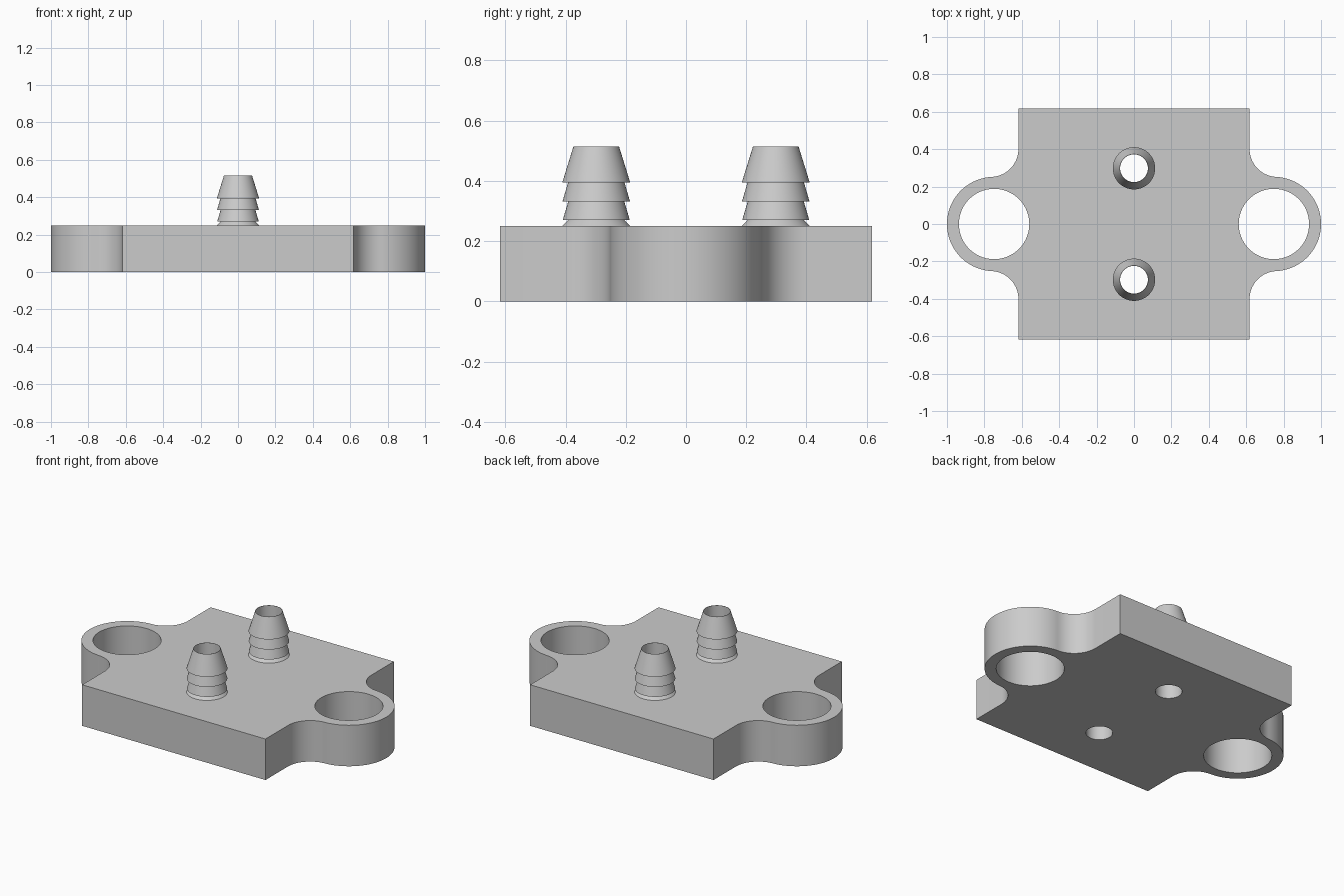
import bpy, bmesh
from math import sin, cos, pi, atan2, sqrt, radians

cube = bpy.data.objects.get("Cube")
if cube:
    bpy.data.objects.remove(cube, do_unlink=True)

# Single grey material
GREY = (0.6, 0.6, 0.6, 1.0)
grey = bpy.data.materials.new("plain grey")
grey.use_nodes = True
grey.diffuse_color = GREY
grey.node_tree.nodes["Principled BSDF"].inputs["Base Color"].default_value = GREY

HALF = 0.618      # half width of the square body
HEIGHT = 0.25     # plate thickness
EAR_X, EAR_R, EAR_HOLE = 0.748, 0.252, 0.188
FILLET = 0.15
BARB_Y, BORE = 0.298, 0.074


def arc(cx, cy, r, start, end, steps):
    return [(cx + r * cos(start + (end - start) * i / steps),
             cy + r * sin(start + (end - start) * i / steps)) for i in range(steps + 1)]


def finish(bm, name):
    bmesh.ops.recalc_face_normals(bm, faces=bm.faces)
    mesh = bpy.data.meshes.new(name)
    bm.to_mesh(mesh)
    bm.free()
    mesh.materials.append(grey)
    mesh.shade_smooth()
    mesh.set_sharp_from_angle(angle=radians(25))
    obj = bpy.data.objects.new(name, mesh)
    bpy.context.collection.objects.link(obj)
    return obj


def add_loop(bm, points):
    verts = [bm.verts.new((x, y, 0)) for x, y in points]
    for a, b in zip(verts, verts[1:] + verts[:1]):
        bm.edges.new((a, b))


# Quarter outline: ear arc, tangent fillet, body corner
fx = HALF + FILLET
fy = sqrt((EAR_R + FILLET) ** 2 - (fx - EAR_X) ** 2)
theta = atan2(fy, fx - EAR_X)
quarter = arc(EAR_X, 0, EAR_R, 0, theta, 32)
quarter += arc(fx, fy, FILLET, pi + theta, pi, 24)[1:]
quarter.append((HALF, HALF))

# Mirror the quarter into the full outline
upper = quarter + [(-x, y) for x, y in reversed(quarter)]
outline = upper + [(x, -y) for x, y in reversed(upper[1:-1])]

# Plate with ear holes and fluid bores
bm = bmesh.new()
add_loop(bm, outline)
for s in (-1, 1):
    add_loop(bm, arc(s * EAR_X, 0, EAR_HOLE, 0, 2 * pi, 96)[:-1])
    add_loop(bm, arc(0, s * BARB_Y, BORE, 0, 2 * pi, 64)[:-1])
bmesh.ops.triangle_fill(bm, use_beauty=True, use_dissolve=False, edges=bm.edges[:])
side = bmesh.ops.extrude_face_region(bm, geom=bm.faces[:], use_keep_orig=True)
bmesh.ops.translate(bm, vec=(0, 0, HEIGHT),
                    verts=[g for g in side["geom"] if isinstance(g, bmesh.types.BMVert)])
finish(bm, "mounting_plate")

# Hose barbs: stacked cones around an open bore
profile = [(0.113, HEIGHT), (0.092, 0.271), (0.111, 0.271), (0.093, 0.332),
           (0.112, 0.332), (0.094, 0.394), (0.113, 0.394), (0.0755, 0.515),
           (BORE, 0.515), (BORE, HEIGHT)]
for name, y in (("front_hose_barb", -BARB_Y), ("back_hose_barb", BARB_Y)):
    bm = bmesh.new()
    verts = [bm.verts.new((r, 0, z)) for r, z in profile]
    edges = [bm.edges.new(pair) for pair in zip(verts, verts[1:])]
    bmesh.ops.spin(bm, geom=verts + edges, cent=(0, 0, 0), axis=(0, 0, 1),
                   angle=2 * pi, steps=64, use_merge=True)
    bmesh.ops.remove_doubles(bm, verts=bm.verts, dist=0.0001)
    finish(bm, name).location.y = y
